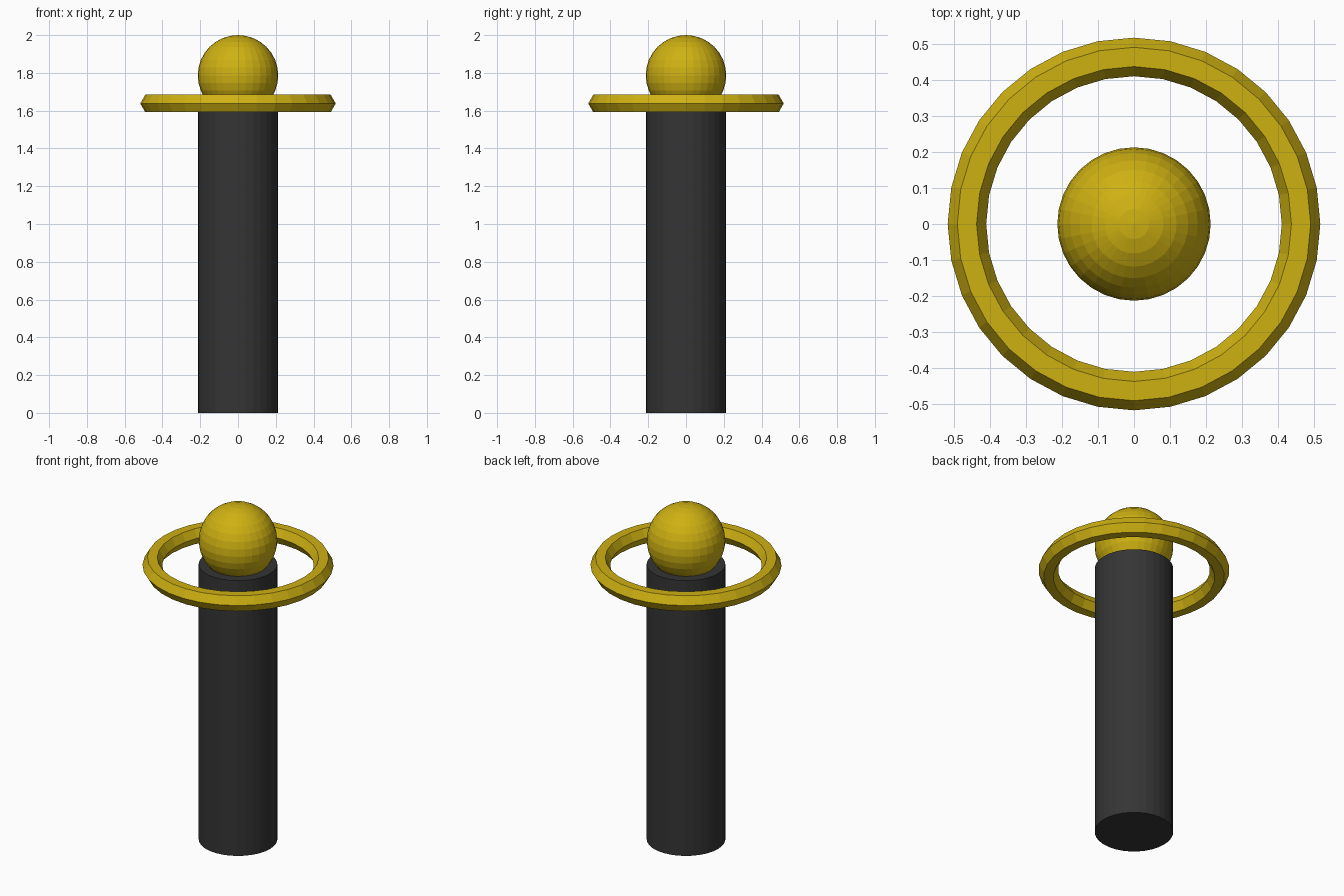
import bpy

if "Cube" in bpy.data.objects:
    bpy.data.objects.remove(bpy.data.objects["Cube"])

POST_RADIUS = 0.213
POST_HEIGHT = 1.645
BALL_Z = 2.0 - POST_RADIUS
RING_Z = 1.638


def make_material(name, colour):
    mat = bpy.data.materials.new(name)
    mat.diffuse_color = (*colour, 1.0)
    mat.use_nodes = True
    mat.node_tree.nodes["Principled BSDF"].inputs["Base Color"].default_value = mat.diffuse_color
    return mat


def finish(name, mat):
    obj = bpy.context.object
    obj.name = name
    obj.data.materials.append(mat)
    bpy.ops.object.shade_flat()
    return obj


gold = make_material("gold", (0.62, 0.44, 0.006))
black = make_material("black", (0.035, 0.035, 0.035))

# Upright post
bpy.ops.mesh.primitive_cylinder_add(vertices=32, radius=POST_RADIUS, depth=POST_HEIGHT,
                                    location=(0, 0, POST_HEIGHT / 2))
finish("post", black)

# Ball sunk a little into the post top
bpy.ops.mesh.primitive_uv_sphere_add(segments=32, ring_count=16, radius=POST_RADIUS,
                                     location=(0, 0, BALL_Z))
finish("ball", gold)

# Floating ring with a hexagonal section
bpy.ops.mesh.primitive_torus_add(major_segments=32, minor_segments=6, major_radius=0.464,
                                 minor_radius=0.0535, location=(0, 0, RING_Z))
finish("ring", gold)
